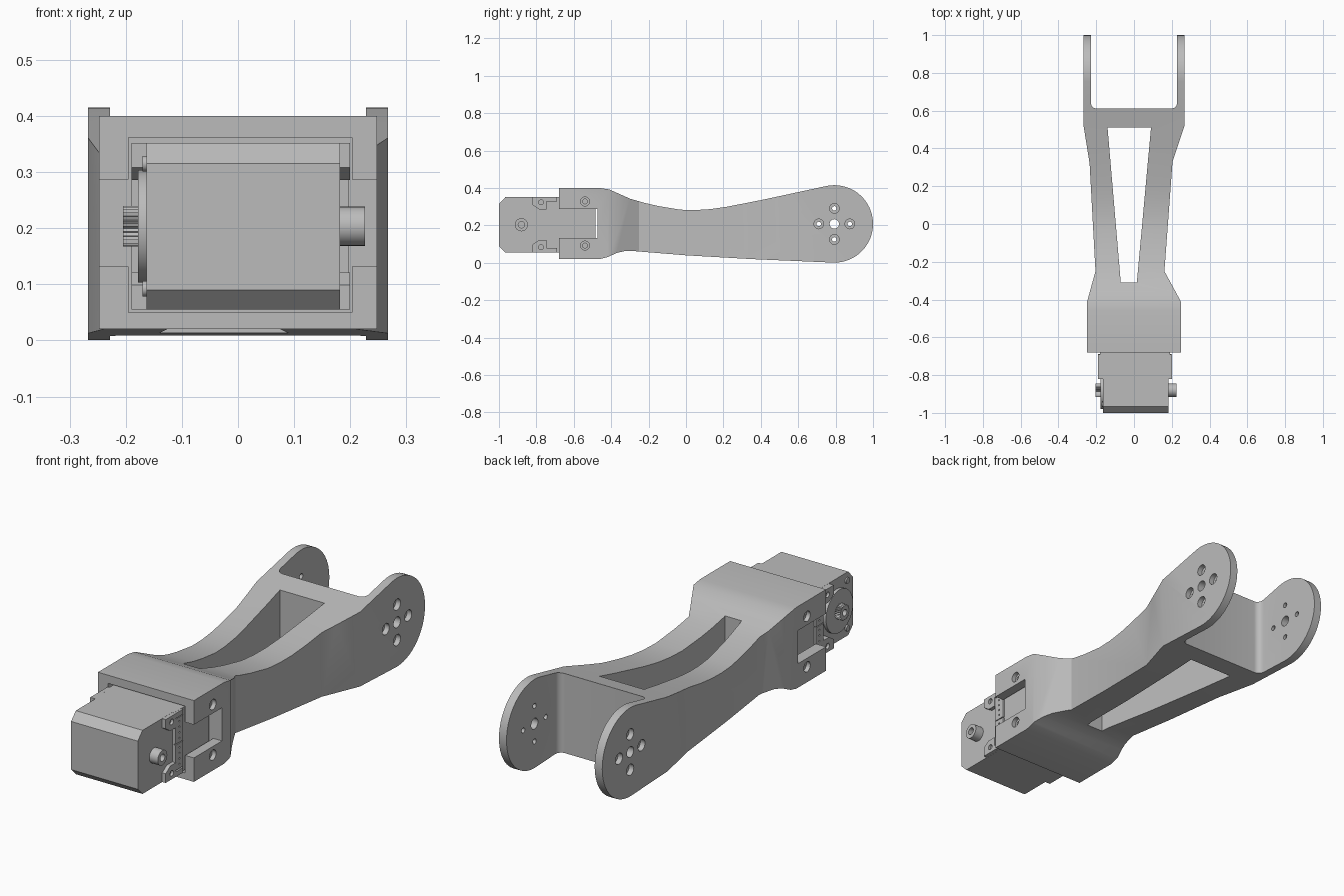
import bpy, bmesh, math
from mathutils import Vector

if "Cube" in bpy.data.objects:
    bpy.data.objects.remove(bpy.data.objects["Cube"], do_unlink=True)

GREY = (0.5, 0.5, 0.5, 1)
grey = bpy.data.materials.new("plain grey")
grey.use_nodes = True
grey.diffuse_color = GREY
grey.node_tree.nodes["Principled BSDF"].inputs["Base Color"].default_value = GREY


def prism(name, pts, axis, lo, hi):
    """Extrude an outline: (y, z) points along x, or (x, y) points along z."""
    def place(p, t):
        return Vector((t, p[0], p[1])) if axis == "x" else Vector((p[0], p[1], t))
    bm = bmesh.new()
    face = bm.faces.new([bm.verts.new(place(p, lo)) for p in pts])
    ext = bmesh.ops.extrude_face_region(bm, geom=[face])
    shift = place((0, 0), hi - lo)
    bmesh.ops.translate(bm, vec=shift,
                        verts=[v for v in ext["geom"] if isinstance(v, bmesh.types.BMVert)])
    bmesh.ops.recalc_face_normals(bm, faces=bm.faces)
    mesh = bpy.data.meshes.new(name)
    bm.to_mesh(mesh)
    bm.free()
    mesh.materials.append(grey)
    ob = bpy.data.objects.new(name, mesh)
    bpy.context.collection.objects.link(ob)
    return ob


def box(name, x0, x1, y0, y1, z0, z1):
    return prism(name, [(y0, z0), (y1, z0), (y1, z1), (y0, z1)], "x", x0, x1)


def arc(cy, cz, r, a0, a1, n):
    steps = [math.radians(a0 + (a1 - a0) * i / n) for i in range(n + 1)]
    return [(cy + r * math.cos(a), cz + r * math.sin(a)) for a in steps]


def rod(name, y, z, r, x0, x1, n=24):
    return prism(name, arc(y, z, r, 0, 360, n)[:-1], "x", min(x0, x1), max(x0, x1))


def boolean(ob, cutter, op="DIFFERENCE"):
    mod = ob.modifiers.new("cut", "BOOLEAN")
    mod.operation, mod.solver, mod.object = op, "EXACT", cutter
    bpy.context.view_layer.objects.active = ob
    bpy.ops.object.modifier_apply(modifier=mod.name)
    bpy.data.objects.remove(cutter, do_unlink=True)


def smooth(ob, angle=30):
    bpy.ops.object.select_all(action="DESELECT")
    ob.select_set(True)
    bpy.context.view_layer.objects.active = ob
    bpy.ops.object.shade_smooth_by_angle(angle=math.radians(angle))


# Arm: side outline crossed with the plan outline of the fork
PIVOT = (0.793, 0.208)
side = [(-0.68, 0.02), (-0.46, 0.02), (-0.42, 0.03), (-0.37, 0.053), (-0.33, 0.062),
        (-0.27, 0.062), (0, 0.04), (0.35, 0.02)]
side += arc(*PIVOT, 0.207, -92, 101, 36)
side += [(0.6, 0.378), (0.4, 0.335), (0.22, 0.3), (0.13, 0.287), (0.05, 0.282),
         (-0.03, 0.284), (-0.15, 0.304), (-0.22, 0.32), (-0.3, 0.343), (-0.36, 0.37),
         (-0.41, 0.392), (-0.46, 0.4), (-0.68, 0.4)]
arm = prism("arm_bracket", side, "x", -0.4, 0.4)
plan = [(-0.248, -0.7), (0.248, -0.7), (0.248, -0.41), (0.161, -0.25), (0.204, 0.33),
        (0.267, 0.52), (0.267, 1.1), (0.228, 1.1)]
plan += arc(0.198, 0.641, 0.03, 0, -90, 6) + arc(-0.198, 0.641, 0.03, 270, 180, 6)
plan += [(-0.228, 1.1), (-0.267, 1.1), (-0.267, 0.52), (-0.235, 0.32),
         (-0.204, -0.25), (-0.248, -0.41)]
boolean(arm, prism("plan_cutter", plan, "z", -0.2, 0.7), "INTERSECT")

# Tapered slot through the arm and the motor pocket
boolean(arm, prism("slot_cutter", [(-0.07, -0.31), (0.015, -0.31), (0.09, 0.51),
                                   (-0.14, 0.51)], "z", -0.2, 0.7))
boolean(arm, box("pocket_cutter", -0.195, 0.203, -0.8, -0.47, 0.05, 0.362))

for s in (-1, 1):
    # Cheek window, open to the front
    x0, x1 = sorted((s * 0.17, s * 0.3))
    boolean(arm, box("window_cutter", x0, x1, -0.8, -0.472, 0.132, 0.287))
    # Counterbored cheek screw holes
    for z in (0.092, 0.328):
        boolean(arm, rod("screw_cutter", -0.54, z, 0.024, s * 0.228, s * 0.3))
        boolean(arm, rod("screw_cutter", -0.54, z, 0.013, s * 0.18, s * 0.25, 16))
    # Fork holes: one pivot hole and four counterbored holes
    boolean(arm, rod("pivot_cutter", *PIVOT, 0.025, s * 0.2, s * 0.3))
    for dy, dz in ((0.083, 0), (-0.083, 0), (0, 0.083), (0, -0.083)):
        y, z = PIVOT[0] + dy, PIVOT[1] + dz
        boolean(arm, rod("bolt_cutter", y, z, 0.026, s * 0.243, s * 0.3))
        boolean(arm, rod("bolt_cutter", y, z, 0.012, s * 0.2, s * 0.25, 16))
smooth(arm)

# Motor body with chamfered front edges
prism("motor_body", [(-1, 0.09), (-0.965, 0.055), (-0.485, 0.055), (-0.485, 0.352),
                     (-0.965, 0.352), (-1, 0.315)], "x", -0.163, 0.182)
box("motor_rear_case", -0.18, 0.19, -0.745, -0.485, 0.055, 0.352)

MID = 0.2035
for s, face, edge in ((-1, -0.16, -0.19), (1, 0.18, 0.2)):
    tag = "left" if s > 0 else "right"
    x0, x1 = sorted((face, edge))
    for v, level in ((1, "upper"), (-1, "lower")):
        # Corner ears with screw holes
        pts = [(-0.82, 0.148), (-0.82, 0.105), (-0.785, 0.082), (-0.745, 0.082),
               (-0.745, 0.125), (-0.69, 0.125), (-0.69, 0.148)]
        ear = prism(f"{tag}_{level}_ear", [(y, MID + v * z) for y, z in pts], "x", x0, x1)
        boolean(ear, rod("ear_cutter", -0.775, MID + v * 0.12, 0.013,
                         edge - s * 0.012, edge + s * 0.1, 16))
        # Plug sockets with rows of pin holes
        z0, z1 = sorted((MID + v * 0.002, MID + v * 0.12))
        plug = box(f"{tag}_{level}_socket", x0, x1 - 0.002 if s > 0 else x1,
                   -0.743, -0.688, z0, z1)
        for i in range(4):
            z = MID + v * (0.022 + 0.026 * i)
            boolean(plug, rod("pin_cutter", -0.715, z, 0.004,
                              edge - s * 0.008, edge + s * 0.1, 8))

# Idler boss on the left, hollow
boss = rod("idler_boss", -0.88, MID, 0.035, 0.17, 0.226, 32)
boolean(boss, rod("boss_cutter", -0.88, MID, 0.017, 0.2, 0.3))
smooth(boss)

# Drive side on the right: raised disc, toothed shaft and case screws
smooth(rod("drive_disc", -0.88, MID, 0.1, -0.15, -0.178, 40))
teeth = []
for i in range(50):
    a, r = 2 * math.pi * i / 50, 0.036 if i % 2 else 0.031
    teeth.append((-0.88 + r * math.cos(a), MID + r * math.sin(a)))
shaft = prism("drive_shaft", teeth, "x", -0.205, -0.16)
boolean(shaft, rod("shaft_cutter", -0.88, MID, 0.015, -0.3, -0.185))
for z in (0.092, 0.315):
    smooth(rod("case_screw", -0.955, z, 0.014, -0.15, -0.17, 16))
